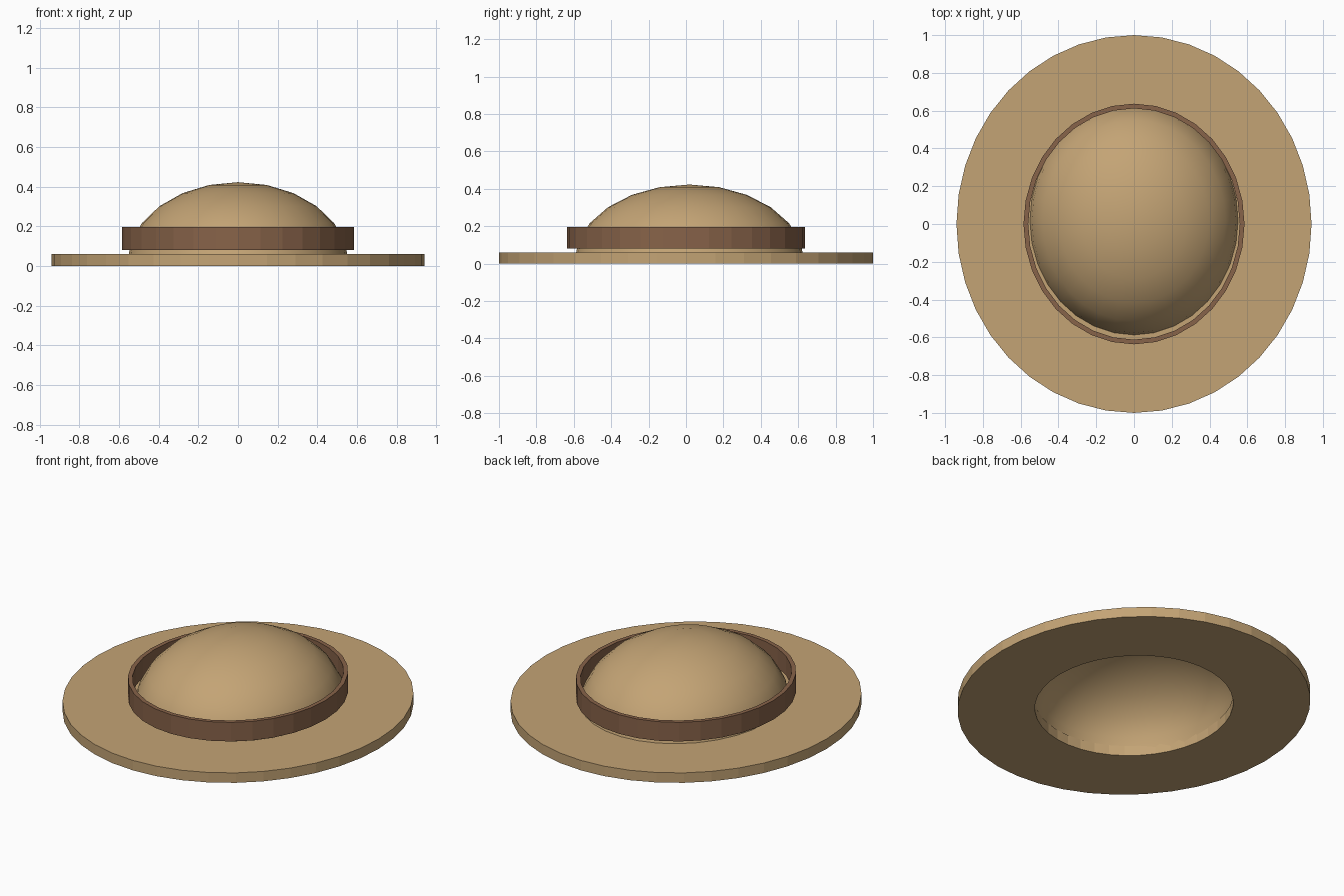
import bpy
import bmesh
from math import sin, cos, tau

cube = bpy.data.objects.get("Cube")
if cube:
    bpy.data.objects.remove(cube, do_unlink=True)


def make_material(name, rgb):
    mat = bpy.data.materials.new(name)
    mat.use_nodes = True
    mat.diffuse_color = (*rgb, 1)
    mat.node_tree.nodes["Principled BSDF"].inputs["Base Color"].default_value = (*rgb, 1)
    return mat


def add_object(name, bm, mat):
    bmesh.ops.recalc_face_normals(bm, faces=bm.faces)
    mesh = bpy.data.meshes.new(name)
    bm.to_mesh(mesh)
    bm.free()
    mesh.materials.append(mat)
    obj = bpy.data.objects.new(name, mesh)
    bpy.context.collection.objects.link(obj)
    return obj


def oval_ring(name, outer, inner, bottom, top, sides, mat):
    """Flat-sided oval ring with a rectangular cross-section."""
    bm = bmesh.new()
    section = [(outer, bottom), (outer, top), (inner, top), (inner, bottom)]
    loops = []
    for (rx, ry), z in section:
        angles = [tau * i / sides for i in range(sides)]
        loops.append([bm.verts.new((rx * cos(a), ry * sin(a), z)) for a in angles])
    for k, loop in enumerate(loops):
        following = loops[(k + 1) % len(loops)]
        for i in range(sides):
            j = (i + 1) % sides
            bm.faces.new((loop[i], loop[j], following[j], following[i]))
    return add_object(name, bm, mat)


straw = make_material("straw tan", (0.55, 0.37, 0.178))
leather = make_material("leather brown", (0.245, 0.125, 0.067))

# Wide flat brim with an open centre
oval_ring("brim", (0.94, 1.0), (0.53, 0.56), 0, 0.06, 40, straw)

# Band standing around the crown
oval_ring("hat_band", (0.585, 0.637), (0.56, 0.612), 0.082, 0.197, 32, leather)

# Hollow domed crown, set slightly towards the back
bm = bmesh.new()
bmesh.ops.create_uvsphere(bm, u_segments=32, v_segments=12, radius=1)
lower = [v for v in bm.verts if v.co.z < -0.01]
bmesh.ops.delete(bm, geom=lower, context="VERTS")
bmesh.ops.scale(bm, vec=(0.56, 0.615, 0.413), verts=bm.verts)
bmesh.ops.translate(bm, vec=(0, 0.018, 0.01), verts=bm.verts)
crown = add_object("crown", bm, straw)
shell = crown.modifiers.new("thickness", "SOLIDIFY")
shell.thickness = 0.02
shell.offset = -1

bpy.ops.object.select_all(action="DESELECT")
crown.select_set(True)
bpy.context.view_layer.objects.active = crown
bpy.ops.object.modifier_apply(modifier=shell.name)
bpy.ops.object.shade_smooth_by_angle()
